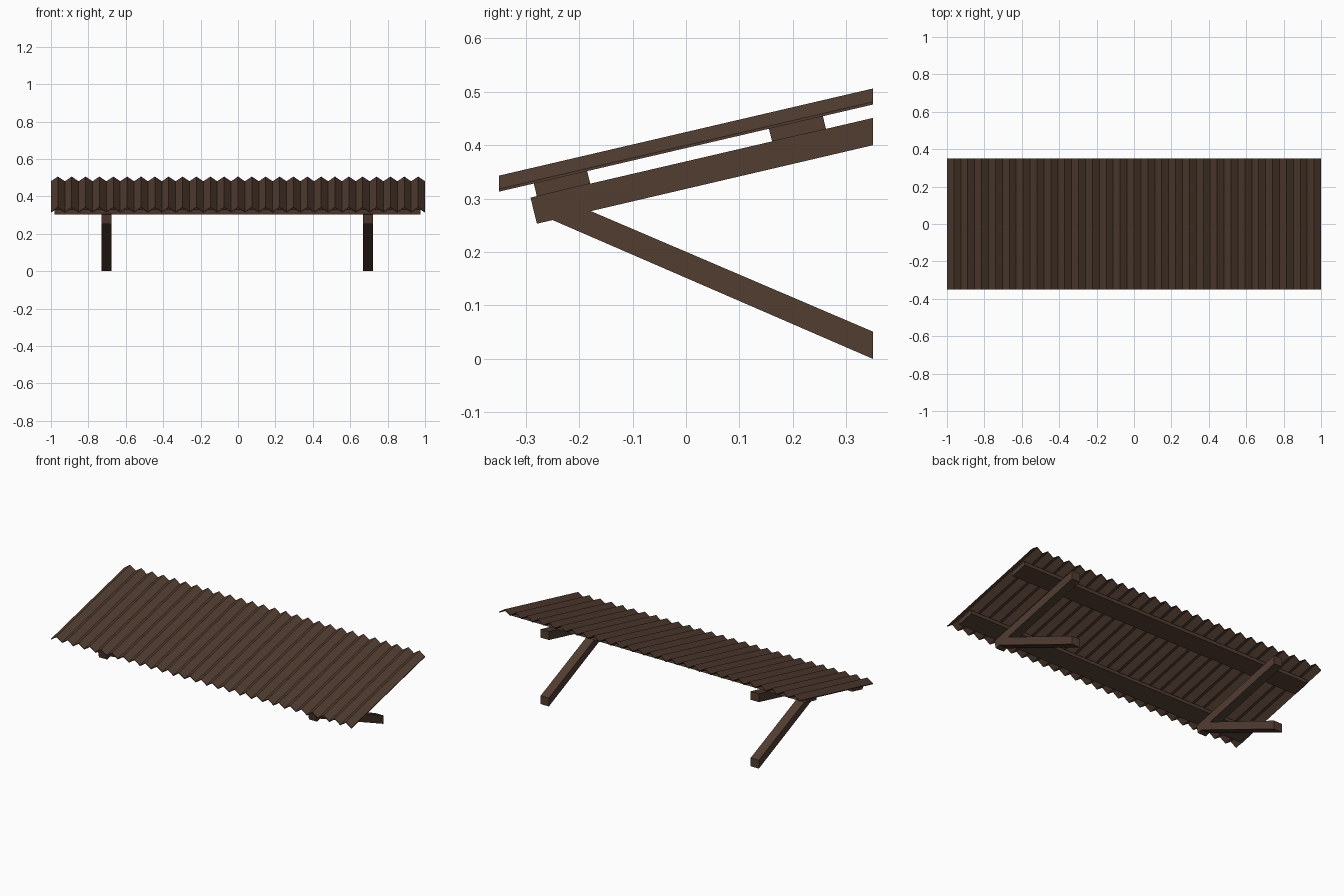
import bpy
import bmesh

if "Cube" in bpy.data.objects:
    bpy.data.objects.remove(bpy.data.objects["Cube"])

wood = bpy.data.materials.new("dark brown wood")
wood.diffuse_color = (0.085, 0.047, 0.031, 1)
wood.use_nodes = True
wood.node_tree.nodes["Principled BSDF"].inputs["Base Color"].default_value = wood.diffuse_color

SLOPE = 0.233            # rise of the roof per unit of depth


def finish(name, bm):
    bmesh.ops.recalc_face_normals(bm, faces=bm.faces[:])
    mesh = bpy.data.meshes.new(name)
    bm.to_mesh(mesh)
    bm.free()
    mesh.materials.append(wood)
    obj = bpy.data.objects.new(name, mesh)
    bpy.context.collection.objects.link(obj)
    return obj


def side_prism(name, profile, x0, x1):
    """Extrude a (y, z) profile from x0 to x1."""
    bm = bmesh.new()
    a = [bm.verts.new((x0, y, z)) for y, z in profile]
    b = [bm.verts.new((x1, y, z)) for y, z in profile]
    bm.faces.new(a)
    bm.faces.new(b[::-1])
    n = len(profile)
    for i in range(n):
        j = (i + 1) % n
        bm.faces.new((a[i], a[j], b[j], b[i]))
    return finish(name, bm)


# corrugated roof sheet: zigzag section with 27 ridges, thin and sloping
def roof(ridges=27, height=0.025, thick=0.005):
    bm = bmesh.new()
    steps = ridges * 2
    rows = []
    for i in range(steps + 1):
        x = -1 + 2 * i / steps
        z = 0.313 + height * (i % 2)
        rows.append([bm.verts.new((x, y, z + SLOPE * (y + 0.35) + t))
                     for y, t in ((-0.35, 0), (0.35, 0), (0.35, thick), (-0.35, thick))])
    for r, s in zip(rows, rows[1:]):
        for k in range(4):
            m = (k + 1) % 4
            bm.faces.new((r[k], r[m], s[m], s[k]))
    bm.faces.new(rows[0])
    bm.faces.new(rows[-1][::-1])
    return finish("roof_sheet", bm)


roof()

# long boards under the roof
side_prism("front_batten", [(-0.285, 0.329), (-0.185, 0.352), (-0.179, 0.328), (-0.279, 0.304)], -0.98, 0.975)
side_prism("rear_batten", [(0.155, 0.432), (0.256, 0.455), (0.262, 0.430), (0.161, 0.407)], -0.98, 0.975)

# wall brackets: sloping rafter and diagonal brace
for side, x in (("left", -0.703), ("right", 0.695)):
    side_prism(side + "_rafter", [(-0.291, 0.302), (0.35, 0.451), (0.35, 0.400), (-0.279, 0.253)],
               x - 0.027, x + 0.027)
    side_prism(side + "_brace", [(-0.25, 0.260), (-0.179, 0.277), (0.35, 0.051), (0.35, 0.0)],
               x - 0.027, x + 0.027)
